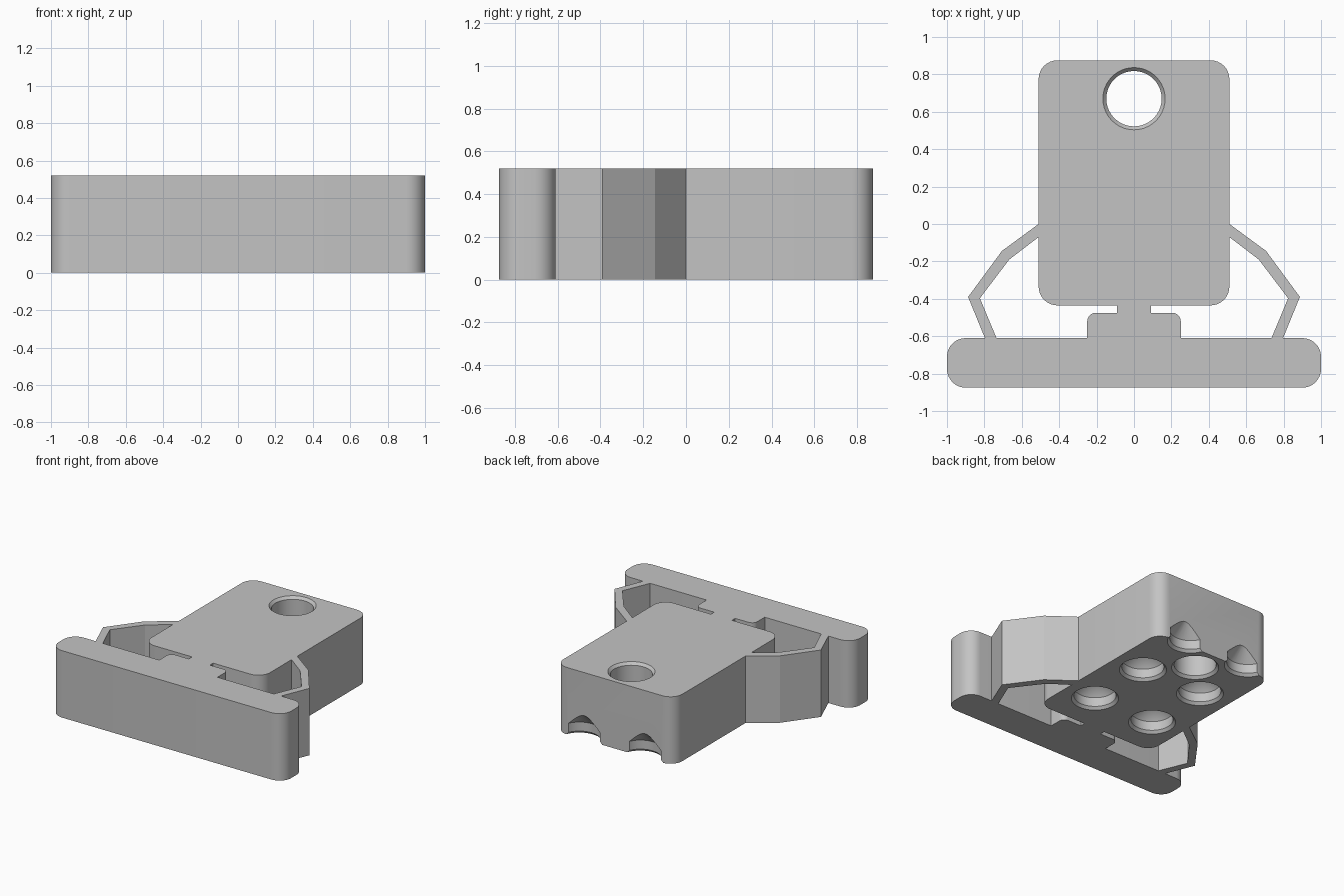
import bpy, bmesh, math
from mathutils import Vector

if "Cube" in bpy.data.objects:
    bpy.data.objects.remove(bpy.data.objects["Cube"], do_unlink=True)

HEIGHT = 0.52

grey = bpy.data.materials.new("plain_grey")
grey.use_nodes = True
colour = (0.55, 0.55, 0.55, 1)
grey.diffuse_color = colour
grey.node_tree.nodes["Principled BSDF"].inputs["Base Color"].default_value = colour


def make_object(name, bm):
    bmesh.ops.recalc_face_normals(bm, faces=bm.faces)
    mesh = bpy.data.meshes.new(name)
    bm.to_mesh(mesh)
    bm.free()
    mesh.materials.append(grey)
    obj = bpy.data.objects.new(name, mesh)
    bpy.context.collection.objects.link(obj)
    return obj


def activate(obj):
    bpy.ops.object.select_all(action='DESELECT')
    obj.select_set(True)
    bpy.context.view_layer.objects.active = obj


def smooth(obj):
    activate(obj)
    bpy.ops.object.shade_smooth_by_angle(angle=math.radians(25))


def extrude_outline(name, points):
    """Flat outline raised to the full height."""
    bm = bmesh.new()
    face = bm.faces.new([bm.verts.new((x, y, 0)) for x, y in points])
    raised = bmesh.ops.extrude_face_region(bm, geom=[face])
    top = [v for v in raised["geom"] if isinstance(v, bmesh.types.BMVert)]
    bmesh.ops.translate(bm, verts=top, vec=(0, 0, HEIGHT))
    return make_object(name, bm)


def rounded_outline(half, y0, y1, r, round_front=True):
    """Rectangle with rounded corners, listed anticlockwise."""
    corners = [(half - r, y1 - r, 0), (r - half, y1 - r, 90)]
    if round_front:
        corners += [(r - half, y0 + r, 180), (half - r, y0 + r, 270)]
    points = []
    for cx, cy, start in corners:
        for i in range(9):
            a = math.radians(start + i * 90 / 8)
            points.append((cx + r * math.cos(a), cy + r * math.sin(a)))
    if not round_front:
        points += [(-half, y0), (half, y0)]
    return points


def lathe_cutter(x, y, profile, steps=40):
    """Solid of revolution about a vertical axis; both ends are closed."""
    bm = bmesh.new()
    verts = [bm.verts.new((r, 0, z)) for r, z in profile]
    edges = [bm.edges.new(pair) for pair in zip(verts, verts[1:])]
    bmesh.ops.spin(bm, geom=verts + edges, cent=(0, 0, 0), axis=(0, 0, 1),
                   angle=math.tau, steps=steps)
    bmesh.ops.remove_doubles(bm, verts=bm.verts, dist=0.0001)
    bmesh.ops.translate(bm, verts=bm.verts, vec=(x, y, 0))
    cutter = make_object("hole_cutter", bm)
    cutter.hide_render = True
    return cutter


def cut(target, cutter):
    activate(target)
    mod = target.modifiers.new("hole", 'BOOLEAN')
    mod.operation = 'DIFFERENCE'
    mod.solver = 'EXACT'
    mod.object = cutter
    bpy.ops.object.modifier_apply(modifier=mod.name)
    bpy.data.objects.remove(cutter, do_unlink=True)


# Main block
body = extrude_outline("body_block", rounded_outline(0.51, -0.435, 0.875, 0.1))

# Through hole with bevelled rims
rim, bore, lip = 0.165, 0.148, 0.02
cut(body, lathe_cutter(0, 0.67, [
    (0, -lip), (rim + lip, -lip), (bore, lip), (bore, HEIGHT - lip),
    (rim + lip, HEIGHT + lip), (0, HEIGHT + lip)]))

# Grid of cone-topped sockets underneath; the last row breaks the back wall
socket = [(0, -lip), (rim + lip, -lip), (bore, lip), (bore, 0.09), (0, 0.25)]
for row in range(3):
    for side in (-1, 1):
        cut(body, lathe_cutter(side * 0.262, -0.115 + row * 0.525, socket))
smooth(body)

# Front bar, stop tab and neck
smooth(extrude_outline("front_bar", rounded_outline(1.0, -0.875, -0.61, 0.1)))
smooth(extrude_outline("stop_tab",
                       rounded_outline(0.25, -0.61, -0.475, 0.045, False)))
extrude_outline("neck", [(-0.09, -0.475), (0.09, -0.475),
                         (0.09, -0.435), (-0.09, -0.435)])

# Bent spring arms
outer = [(0.51, 0), (0.706, -0.144), (0.887, -0.39), (0.797, -0.61)]
inner = [(0.735, -0.61), (0.824, -0.397), (0.667, -0.19), (0.51, -0.07)]
for name, side in (("left_spring_arm", 1), ("right_spring_arm", -1)):
    extrude_outline(name, [(side * x, y) for x, y in outer + inner])
